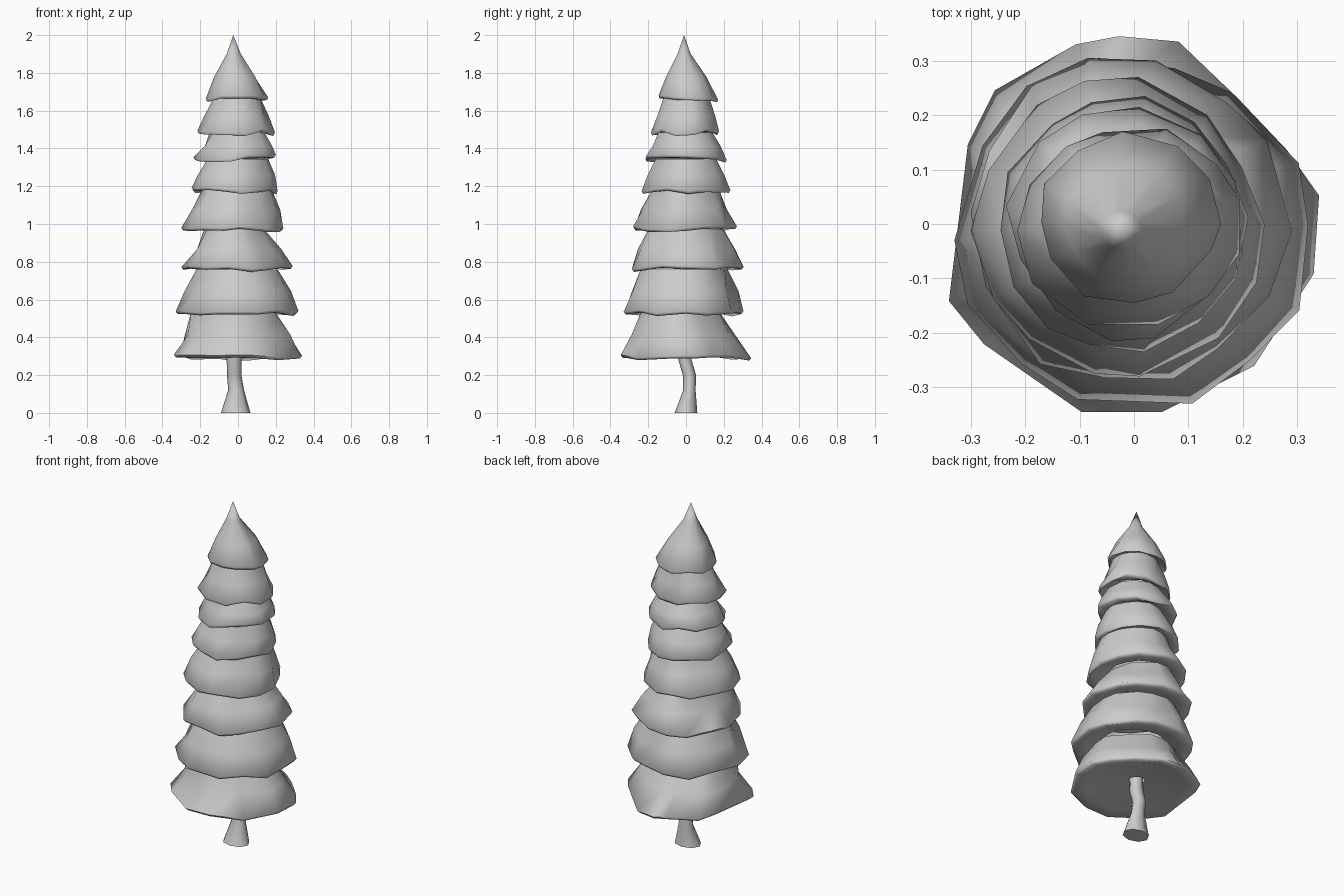
import bpy, bmesh, math, random

if "Cube" in bpy.data.objects:
    bpy.data.objects.remove(bpy.data.objects["Cube"])

random.seed(12)
N = 14


def finish(name, bm, angle):
    bmesh.ops.recalc_face_normals(bm, faces=bm.faces[:])
    me = bpy.data.meshes.new(name)
    bm.to_mesh(me)
    bm.free()
    ob = bpy.data.objects.new(name, me)
    bpy.context.collection.objects.link(ob)
    bpy.ops.object.select_all(action='DESELECT')
    bpy.context.view_layer.objects.active = ob
    ob.select_set(True)
    bpy.ops.object.shade_smooth_by_angle(angle=math.radians(angle))
    return ob


def fit(points, box):
    """Stretch a 2D outline to fill box (x0, x1, y0, y1)."""
    out = []
    spans = [(min(p[i] for p in points), max(p[i] for p in points)) for i in (0, 1)]
    for p in points:
        out.append(tuple(box[2 * i] + (p[i] - spans[i][0]) / (spans[i][1] - spans[i][0])
                         * (box[2 * i + 1] - box[2 * i]) for i in (0, 1)))
    return out


def outline(n, wobble, phase):
    pts = []
    for k in range(n):
        a = 2 * math.pi * (k + random.uniform(-0.2, 0.2)) / n + phase
        r = 1 + random.uniform(-wobble, wobble * 0.3)
        pts.append((r * math.cos(a), r * math.sin(a)))
    return pts


def scaled(pts, s):
    cx = sum(p[0] for p in pts) / len(pts)
    cy = sum(p[1] for p in pts) / len(pts)
    return [(cx + (x - cx) * s, cy + (y - cy) * s) for x, y in pts]


def mix(a, b, t):
    return [(p[0] + (q[0] - p[0]) * t, p[1] + (q[1] - p[1]) * t) for p, q in zip(a, b)]


def loft(bm, rings):
    """rings: lists of (x, y, z); bridges neighbours with quads."""
    loops = [[bm.verts.new(p) for p in r] for r in rings]
    for lo, hi in zip(loops, loops[1:]):
        n = len(lo)
        for i in range(n):
            j = (i + 1) % n
            bm.faces.new((lo[i], lo[j], hi[j], hi[i]))
    return loops


def at(pts, z, dz=None):
    return [(x, y, z + (dz[i] if dz else 0)) for i, (x, y) in enumerate(pts)]


# Branch tiers: rim z, rim box, neck z, neck box
tiers = [
    (0.285, (-.34, .34, -.345, .345), 0.53, (-.25, .20, -.24, .18)),
    (0.52, (-.33, .32, -.33, .305), 0.76, (-.22, .21, -.24, .22)),
    (0.755, (-.30, .29, -.285, .305), 0.97, (-.18, .14, -.20, .20)),
    (0.965, (-.30, .24, -.28, .27), 1.18, (-.19, .18, -.18, .18)),
    (1.165, (-.245, .21, -.235, .235), 1.345, (-.16, .16, -.16, .16)),
    (1.335, (-.235, .20, -.215, .215), 1.485, (-.15, .14, -.15, .14)),
    (1.475, (-.215, .195, -.185, .175), 1.665, (-.13, .12, -.12, .125)),
    (1.65, (-.17, .16, -.145, .17), 1.90, (-.06, .015, -.045, .025)),
]
base = [(.34, .055), (.28, .14), (.19, .235), (.08, .34), (-.03, .35), (-.11, .335),
        (-.26, .25), (-.31, .15), (-.345, -.14), (-.28, -.22), (-.1, -.345),
        (.05, -.345), (.22, -.26), (.33, -.09)]

for i, (zr, rb, zn, nb) in enumerate(tiers):
    shape = base if i == 0 else outline(N - 2 * (i > 4), 0.08, i * 0.9)
    n = len(shape)
    rim, neck = fit(shape, rb), fit(shape, nb)
    dz = [random.uniform(-0.012, 0.016) for _ in range(n)]
    # Skirt bends between rim and neck; some folds are pinched in
    pleat = [random.choice((0.89, 0.98, 1.02, 1.05)) for _ in range(n)]
    c = ((rb[0] + rb[1]) / 2, (rb[2] + rb[3]) / 2)
    mid = [(c[0] + (x - c[0]) * p, c[1] + (y - c[1]) * p)
           for (x, y), p in zip(mix(rim, neck, 0.42 if i == 7 else 0.48), pleat)]
    rings = [at(scaled(rim, 0.12 if i == 0 else 0.55), zr + 0.035),
             at(scaled(rim, 0.78), zr + 0.014),
             at(scaled(rim, 0.965), zr + 0.002, dz),
             at(rim, zr + 0.016, dz),
             at(mid, zr + 0.52 * (zn - zr)),
             at(neck, zn)]
    bm = bmesh.new()
    loops = loft(bm, rings)
    if i == 7:
        tip = bm.verts.new((-0.025, -0.01, 2.0))
        for k in range(n):
            bm.faces.new((loops[-1][k], loops[-1][(k + 1) % n], tip))
    finish(f"branch_tier_{i + 1}", bm, 75)

# Crooked trunk flaring at the foot
trunk = [(0.0, -.012, 0.0, .078, .06), (.12, -.01, .018, .042, .033),
         (.20, -.02, .018, .038, .035), (.28, -.02, -.005, .04, .035),
         (.38, -.02, -.005, .035, .035)]
bm = bmesh.new()
loops = loft(bm, [[(cx + rx * math.cos(k * math.pi / 4), cy + ry * math.sin(k * math.pi / 4), z)
                   for k in range(8)] for z, cx, cy, rx, ry in trunk])
bm.faces.new(loops[0])
finish("trunk", bm, 60)
